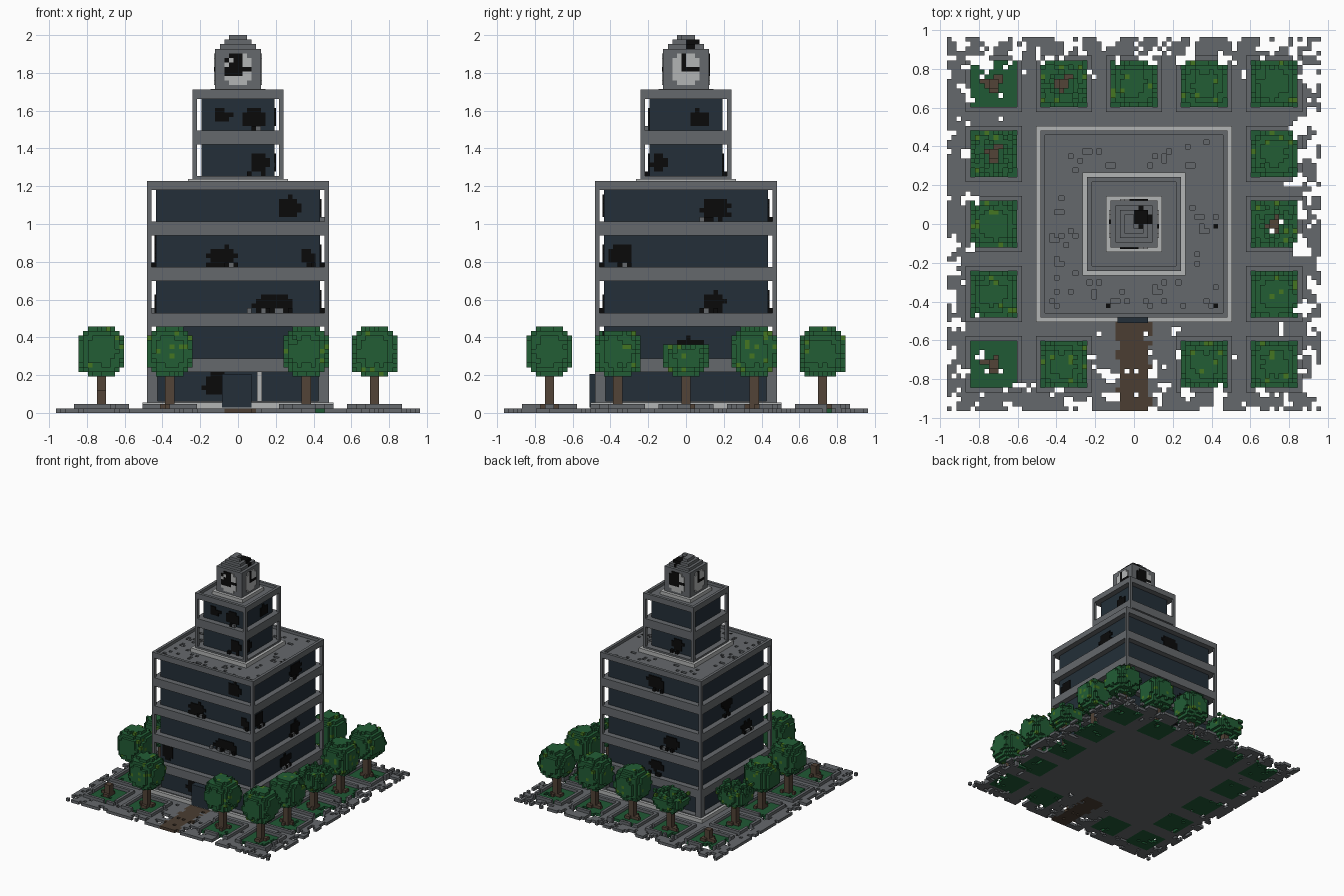
import bpy, bmesh, random
from mathutils import Matrix, Vector, noise

random.seed(7)
V = 2 / 83  # size of one cube; all lengths below are counted in cubes

if "Cube" in bpy.data.objects:
    bpy.data.objects.remove(bpy.data.objects["Cube"])

COLOURS = {
    "concrete": (0.13, 0.14, 0.15),
    "glass": (0.017, 0.028, 0.04),
    "soot": (0.003, 0.003, 0.003),
    "pale_stone": (0.45, 0.46, 0.46),
    "grass": (0.014, 0.1, 0.035),
    "leaf": (0.016, 0.11, 0.036),
    "olive_leaf": (0.06, 0.18, 0.015),
    "bark": (0.085, 0.056, 0.038),
    "dirt": (0.07, 0.048, 0.032),
}
MATS = {}
for key, rgb in COLOURS.items():
    m = bpy.data.materials.new(key)
    m.use_nodes = True
    m.diffuse_color = (*rgb, 1)
    bsdf = m.node_tree.nodes["Principled BSDF"]
    bsdf.inputs["Base Color"].default_value = (*rgb, 1)
    bsdf.inputs["Roughness"].default_value = 0.9
    MATS[key] = m


def finish(name, bm, mats):
    mesh = bpy.data.meshes.new(name)
    bm.to_mesh(mesh)
    bm.free()
    for key in mats:
        mesh.materials.append(MATS[key])
    obj = bpy.data.objects.new(name, mesh)
    bpy.context.scene.collection.objects.link(obj)
    return obj


def box(name, x, y, z, mat):
    """Box from three (low, high) ranges."""
    bm = bmesh.new()
    size = [b - a for a, b in (x, y, z)]
    mid = [(a + b) / 2 * V for a, b in (x, y, z)]
    bmesh.ops.create_cube(bm, size=V, matrix=Matrix.Translation(mid) @ Matrix.Diagonal((*size, 1)))
    return finish(name, bm, [mat])


def block(name, half, z, mat):
    return box(name, (-half, half), (-half, half), z, mat)


def voxels(name, cells, matrix=Matrix()):
    """Outer skin of a set of cubes given as {(i, j, k): colour}."""
    bm, verts = bmesh.new(), {}
    mats = sorted(set(cells.values()))
    for cell, mat in cells.items():
        for axis in range(3):
            for side in (0, 1):
                near = list(cell)
                near[axis] += 2 * side - 1
                if tuple(near) in cells:
                    continue
                loop = []
                for a, b in ((0, 0), (1, 0), (1, 1), (0, 1)):
                    p = list(cell)
                    p[axis] += side
                    p[(axis + 1) % 3] += a
                    p[(axis + 2) % 3] += b
                    p = tuple(p)
                    if p not in verts:
                        verts[p] = bm.verts.new(matrix @ Vector(p) * V)
                    loop.append(verts[p])
                face = bm.faces.new(loop if side else loop[::-1])
                face.material_index = mats.index(mat)
    return finish(name, bm, mats)


def on_wall(side, dist):
    """Thin plate layer on a wall: 0 front, 1 right, 2 back, 3 left."""
    turn = Matrix.Rotation(side * 1.5707963, 4, "Z")
    return turn @ Matrix.Translation((0, -dist - 0.3, 0)) @ Matrix.Diagonal((1, 0.3, 1, 1))


# Paved ground with crumbling edges, lawns and a dirt path
planters = [(x, y) for x in range(-30, 31, 15) for y in range(-30, 31, 15)
            if max(abs(x), abs(y)) == 30 and (x, y) != (0, -30)]
ground = {}
for i in range(-40, 40):
    for j in range(-40, 40):
        x, y = i + 0.5, j + 0.5
        edge = 40 - max(abs(x), abs(y))
        wear = noise.noise(Vector((x * 0.3, y * 0.3, 4))) + random.uniform(-0.25, 0.35)
        limit = 0.12 + 0.055 * edge - (0.12 if y > 30 or x > 30 else 0)
        if y < -22 and abs(x) < 10:
            limit = 0.3
        path = abs(x + random.uniform(-1, 1)) < 3.3 and y < -20
        if wear > limit and edge < 18 and not (path and random.random() < 0.8):
            continue
        ring = min(max(abs(x - px), abs(y - py)) for px, py in planters)
        ground[i, j, 0] = "grass" if ring < 5 else "dirt" if path else "concrete"
        if 5 < ring < 6:
            ground[i, j, 1] = "concrete"
voxels("ground", ground)


# Trees: rounded crowns on square trunks, some broken or reduced to stumps
STUMPS = {(-30, 30), (-30, -30)}
BROKEN = {(-15, 30), (-30, 15), (30, 0)}
for n, (px, py) in enumerate(planters):
    tree = {}
    top = 5 if (px, py) in STUMPS else 9
    for i in range(-1, 1):
        for j in range(-1, 1):
            for k in range(1, top):
                tree[i, j, k] = "bark"
    for i, j in ((-2, 0), (-2, -1), (1, 0), (0, 1), (-1, -2), (0, -2), (-3, 0), (1, 1)):
        if random.random() < 0.75:
            tree[i, j, 1] = "bark"
    if (px, py) not in STUMPS:
        height = random.choice((4.6, 5.1, 5.5))
        for i in range(-6, 6):
            for j in range(-6, 6):
                for k in range(8, 20):
                    x, y, z = i + 0.5, j + 0.5, k + 0.5 - 8 - height
                    r = (abs(x / 5.2) ** 2.6 + abs(y / 5.2) ** 2.6 + abs(z / height) ** 2.6)
                    if r > random.uniform(0.85, 1.12):
                        continue
                    if (px, py) in BROKEN and (z > -1 + random.random() * 3 or x * x + y * y < 6):
                        continue
                    tree[i, j, k] = "olive_leaf" if random.random() < 0.06 else "leaf"
    voxels(f"tree_{n + 1}", tree, Matrix.Translation((px, py, 0)))


# Storeys: glass cores, concrete floor bands and free-standing corner posts
def posts(name, inner, outer, z):
    for a in (-1, 1):
        for b in (-1, 1):
            box(name, sorted((a * inner, a * outer)), sorted((b * inner, b * outer)), z, "concrete")


def parapet(name, half, z):
    for s in (-1, 1):
        rail = sorted((s * (half - 1), s * half))
        box(name, rail, (-half, half), z, "concrete")
        box(name, (1 - half, half - 1), rail, z, "concrete")


block("ground_trim", 21, (1, 2.3), "pale_stone")
block("plinth", 20, (2, 2.6), "concrete")
block("lower_glass", 18, (2.3, 49.2), "glass")
posts("ground_floor_pier", 17.7, 20, (2, 9))
posts("lower_post", 19, 20, (12, 49))
for z in range(9, 40, 10):
    block("floor_band", 20, (z, z + 3), "concrete")

# Lower roof with small pits
roof = {}
for i in range(-20, 20):
    for j in range(-20, 20):
        reach = max(abs(i + 0.5), abs(j + 0.5))
        if not (12 < reach < 18 and random.random() < 0.08):
            roof[i, j, 49] = "soot" if 12 < reach < 18 and random.random() < 0.008 else "concrete"
voxels("lower_roof", roof)
block("lower_roof_base", 19.8, (49.1, 49.4), "concrete")
parapet("lower_parapet", 20, (50, 51))

# Upper tower
block("tower_trim", 11, (50, 51.4), "pale_stone")
block("tower_base", 10, (51, 52), "concrete")
block("tower_glass", 8, (51, 69.2), "glass")
posts("tower_post", 9, 10, (52, 69))
block("tower_band", 10, (59, 62), "concrete")
block("tower_roof", 10, (69, 70), "concrete")
parapet("tower_parapet", 10, (70, 71))

# Clock house with a stepped, partly burnt cap
block("clock_trim", 6, (70, 71.2), "pale_stone")
block("clock_house", 5, (70.5, 80), "concrete")
cap = {}
for k, half in ((80, 4), (81, 3), (82, 2)):
    for i in range(-half, half):
        for j in range(-half, half):
            burnt = (i - 1) ** 2 + (j - 1) ** 2 < random.uniform(2, 6)
            if not (burnt and k == 82):
                cap[i, j, k] = "soot" if burnt else "concrete"
voxels("clock_cap", cap)
for side in range(4):
    dial = {}
    for i in range(-3, 3):
        for k in range(72, 79):
            x, z = i + 0.5, k + 0.5 - 75.5
            if x * x + z * z < 11.5:
                hand = (i == -1 and z >= 0) or (z == 0 and -1 < x < 3)
                scorch = side in (0, 2) and x < 1.4 and z > -1.5 and random.random() < 0.85
                dial[i, 0, k] = "soot" if hand or scorch else "pale_stone"
    voxels("clock_dial", dial, on_wall(side, 5))

# Entrance
box("entrance_door", (-3.5, 3), (-21.2, -19), (1.2, 8.5), "glass")
box("entrance_mullion", (4.2, 5.3), (-18.6, -17.9), (2.5, 9), "pale_stone")

# Scorched patches on the glass: wall, along, height, half width, half height
BURNS = [
    (0, .27, 1.09, .06, .06), (0, -.09, .81, .08, .07), (0, .37, .82, .04, .05),
    (0, .18, .57, .11, .06), (0, -.11, .15, .08, .06), (0, -.36, .38, .05, .06),
    (0, -.08, 1.57, .05, .04), (0, .09, 1.56, .07, .06), (0, .12, 1.32, .05, .06),
    (1, .16, 1.08, .08, .06), (1, -.35, .84, .07, .06), (1, .15, .58, .06, .06),
    (1, .02, .35, .08, .05), (1, .07, 1.56, .05, .05), (1, -.14, 1.33, .04, .06),
    (2, .02, 1.08, .08, .06), (2, .16, .6, .08, .06), (2, .02, .37, .07, .05),
    (2, .05, 1.33, .06, .05), (3, -.07, .87, .07, .06), (3, .2, .57, .07, .05),
]
for side, u, z, ru, rz in BURNS:
    half = 8 if z > 1.2 else 18
    patch = {}
    for i in range(-half, half):
        for k in range(3, 69):
            d = ((i + 0.5) * V - u) ** 2 / ru ** 2 + ((k + 0.5) * V - z) ** 2 / rz ** 2
            if d < random.uniform(0.65, 1.2):
                patch[i, 0, k] = "soot"
    voxels("scorched_patch", patch, on_wall(side, half))
    # Rubble lying on the ledge below
    ledge = 2 + 10 * int(z / V / 10) if z > 0.25 else 2
    rubble = {}
    for i in range(int((u - ru) / V), int((u + ru) / V)):
        if abs(i) < half and random.random() < 0.4 and ledge > 2:
            rubble[i, -half - 1, ledge] = random.choice(("concrete", "soot"))
    if rubble:
        voxels("rubble", rubble, Matrix.Rotation(side * 1.5707963, 4, "Z"))
